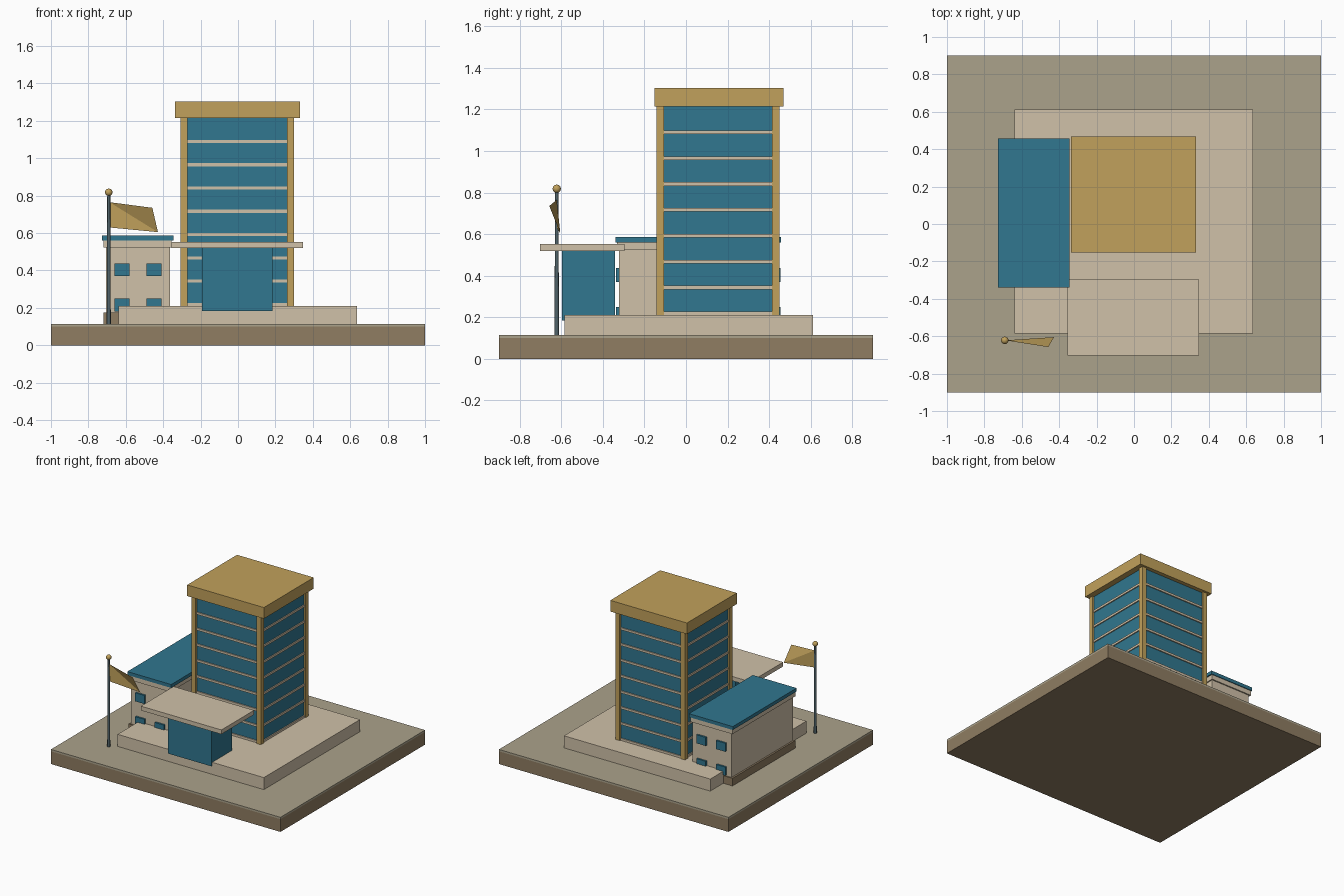
import bpy, bmesh
from mathutils import Vector

if "Cube" in bpy.data.objects:
    bpy.data.objects.remove(bpy.data.objects["Cube"])


def mat(name, r, g, b):
    m = bpy.data.materials.new(name)
    lin = [(c / 255) ** 2.2 for c in (r, g, b)]
    m.diffuse_color = (*lin, 1)
    m.use_nodes = True
    m.node_tree.nodes["Principled BSDF"].inputs["Base Color"].default_value = m.diffuse_color
    return m


EARTH = mat("earth", 142, 124, 98)
LAWN = mat("lawn", 170, 161, 138)
CREAM = mat("cream", 207, 192, 167)
GLASS = mat("teal", 52, 118, 142)
GOLD = mat("gold", 192, 160, 92)
DARK = mat("dark_metal", 80, 98, 104)


def box(name, x, y, z, m):
    """Box from (min, max) pairs."""
    lo, hi = Vector((x[0], y[0], z[0])), Vector((x[1], y[1], z[1]))
    bm = bmesh.new()
    bmesh.ops.create_cube(bm, size=1)
    for v in bm.verts:
        v.co = (lo + hi) / 2 + v.co * (hi - lo)
    return finish(name, bm, m)


def finish(name, bm, m):
    me = bpy.data.meshes.new(name)
    bm.to_mesh(me)
    bm.free()
    me.materials.append(m)
    ob = bpy.data.objects.new(name, me)
    bpy.context.collection.objects.link(ob)
    return ob


# Ground and podium
box("ground_base", (-1, 1), (-.9, .9), (0, .1), EARTH)
box("ground_lawn", (-1, 1), (-.9, .9), (.1, .115), LAWN)
box("podium", (-.64, .635), (-.585, .612), (.112, .21), CREAM)

# Tower: glass core, floor slabs, corner columns, roof cap
box("tower_glass", (-.29, .285), (-.125, .436), (.205, 1.22), GLASS)
for i in range(8):
    z = .21 + i * .1245
    box(f"floor_slab_{i}", (-.298, .293), (-.133, .444), (z, z + .017), CREAM)
for i, x in enumerate((-.307, .262)):
    for j, y in enumerate((-.143, .414)):
        box(f"corner_column_{i}{j}", (x, x + .037), (y, y + .037), (.2, 1.22), GOLD)
box("tower_roof", (-.336, .332), (-.152, .468), (1.215, 1.303), GOLD)

# Side wing
box("wing_foundation", (-.72, -.355), (-.333, .45), (.11, .175), EARTH)
box("wing_walls", (-.706, -.364), (-.323, .44), (.17, .528), CREAM)
box("wing_cornice", (-.72, -.355), (-.333, .45), (.523, .562), CREAM)
box("wing_roof", (-.727, -.345), (-.339, .456), (.56, .587), GLASS)
for i, x in enumerate((-.66, -.49)):
    for j, z in enumerate((.182, .37)):
        box(f"front_window_{i}{j}", (x, x + .08), (-.337, -.318), (z, z + .067), GLASS)
        box(f"back_window_{i}{j}", (x, x + .08), (.435, .454), (z, z + .067), GLASS)

# Entrance pavilion and canopy
box("entrance_glass", (-.193, .185), (-.597, -.342), (.183, .52), GLASS)
box("entrance_canopy", (-.355, .347), (-.702, -.296), (.519, .553), CREAM)

# Flagpole
bpy.ops.mesh.primitive_cone_add(vertices=12, radius1=.011, radius2=.008,
                                depth=.7, location=(-.691, -.622, .46))
pole = bpy.context.object
pole.name = "flagpole"
pole.data.materials.append(DARK)
bpy.ops.mesh.primitive_uv_sphere_add(segments=16, ring_count=8, radius=.02,
                                     location=(-.691, -.622, .818))
ball = bpy.context.object
ball.name = "flagpole_ball"
ball.data.materials.append(GOLD)
for ob in (pole, ball):
    bpy.ops.object.select_all(action='DESELECT')
    ob.select_set(True)
    bpy.context.view_layer.objects.active = ob
    bpy.ops.object.shade_smooth_by_angle()

# Flag: twisted quad folded along its diagonal
bm = bmesh.new()
a, b, c, d = [bm.verts.new(p) for p in (
    (-.687, -.622, .765), (-.687, -.622, .63),
    (-.428, -.605, .605), (-.458, -.658, .735))]
bm.faces.new((a, b, c))
bm.faces.new((a, c, d))
finish("flag", bm, GOLD)
